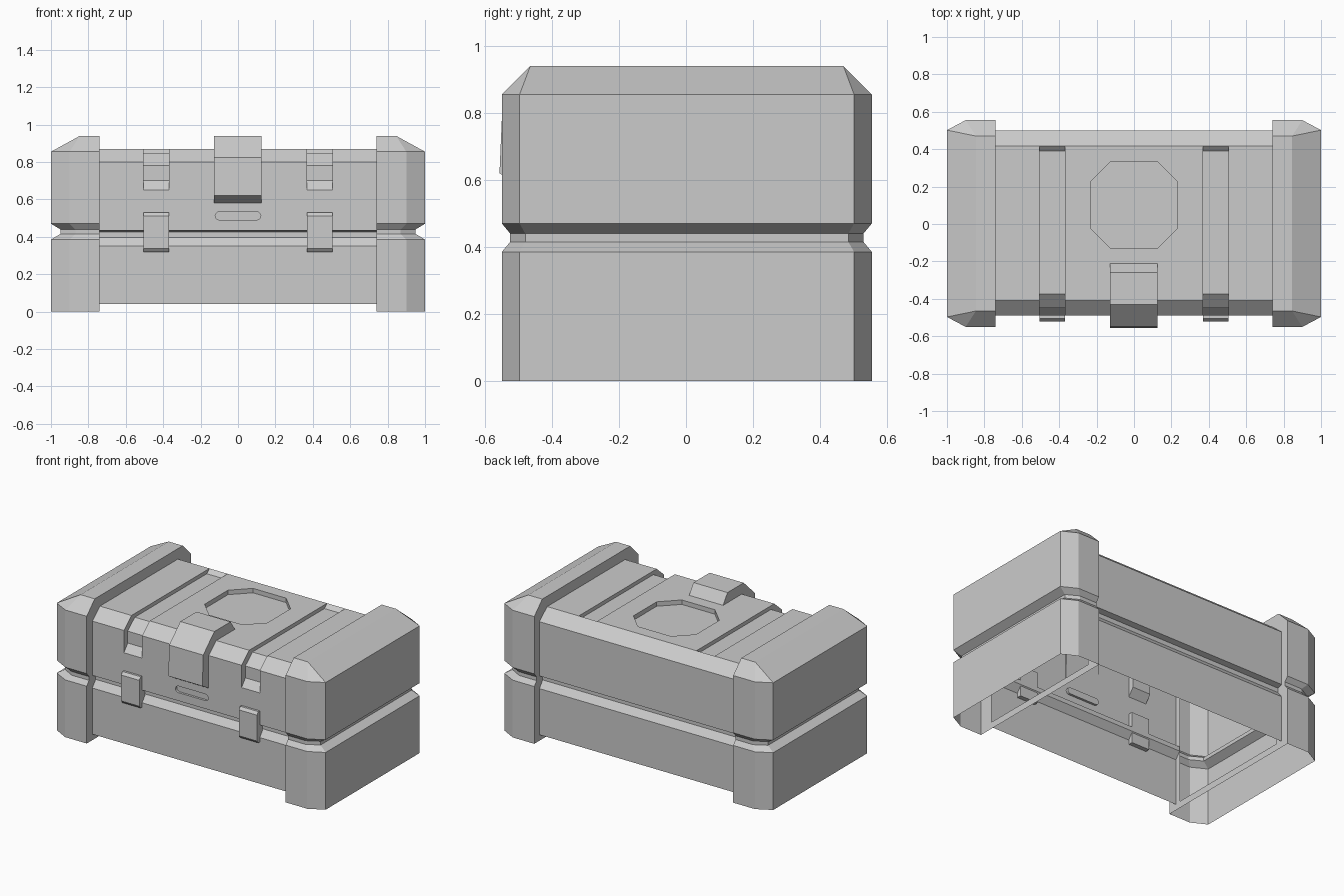
import bpy, bmesh, math
from mathutils import Vector

if "Cube" in bpy.data.objects:
    bpy.data.objects.remove(bpy.data.objects["Cube"])

grey = bpy.data.materials.new("plain_grey")
grey.use_nodes = True
grey.diffuse_color = (0.6, 0.6, 0.6, 1)
grey.node_tree.nodes["Principled BSDF"].inputs["Base Color"].default_value = (0.6, 0.6, 0.6, 1)


def finish(name, bm):
    bmesh.ops.remove_doubles(bm, verts=bm.verts, dist=0.0005)
    bmesh.ops.recalc_face_normals(bm, faces=bm.faces)
    mesh = bpy.data.meshes.new(name)
    bm.to_mesh(mesh)
    bm.free()
    mesh.materials.append(grey)
    ob = bpy.data.objects.new(name, mesh)
    bpy.context.collection.objects.link(ob)
    return ob


def face(bm, points):
    """Add a face, skipping repeated corners."""
    clean = []
    for p in points:
        p = Vector(p)
        if all((p - q).length > 0.0005 for q in clean):
            clean.append(p)
    if len(clean) > 2:
        bm.faces.new([bm.verts.new(p) for p in clean])


def loft(name, rings):
    """Skin closed rings of matching points and cap both ends."""
    bm = bmesh.new()
    for a, b in zip(rings, rings[1:]):
        for i in range(len(a)):
            face(bm, (a[i - 1], a[i], b[i], b[i - 1]))
    face(bm, rings[0])
    face(bm, rings[-1])
    return finish(name, bm)


def side_prism(name, profile, x0, x1):
    return loft(name, [[(x, y, z) for y, z in profile] for x in (x0, x1)])


def mirror(ob):
    ob.modifiers.new("mirror", "MIRROR")


# Body: one profile carried along x, swapping to a sunken one at the two channels
base_front = [(-.49, .04), (-.49, .35), (-.455, .395), (-.455, .425), (-.49, .435)]
base_back = [(.5, .435), (.465, .425), (.465, .395), (.5, .35), (.5, .04)]
lid = [(-.49, .65), (-.49, .70), (-.49, .80), (-.41, .87), (.39, .87), (.418, .87), (.5, .80)]
sunken = [(-.49, .65), (-.45, .70), (-.45, .78), (-.375, .845), (.39, .845), (.418, .87), (.5, .80)]
stations = [(-.74, lid), (-.505, lid), (-.505, sunken), (-.37, sunken), (-.37, lid)]
stations += [(-x, p) for x, p in reversed(stations)]
body = loft("chest_body", [[(x, y, z) for y, z in base_front + p + base_back] for x, p in stations])

# Cutters for the eight-sided lid recess and the rounded front slot
w, c = .233, .11
octagon = [(-w, c - w), (c - w, -w), (w - c, -w), (w, c - w),
           (w, w - c), (w - c, w), (c - w, w), (-w, w - c)]
lid_cutter = loft("lid_recess_cutter", [[(x, y + .102, z) for x, y in octagon] for z in (.84, .92)])
slot = []
for side in (1, -1):
    for i in range(7):
        a = math.radians(-90 + 30 * i)
        slot.append((side * (.1 + .022 * math.cos(a)), side * .022 * math.sin(a)))
slot_cutter = loft("slot_cutter", [[(x, y, z + .512) for x, z in slot] for y in (-.53, -.475)])
for cutter in (lid_cutter, slot_cutter):
    cutter.hide_render = True
    mod = body.modifiers.new("cut", "BOOLEAN")
    mod.object, mod.operation, mod.solver = cutter, "DIFFERENCE", "EXACT"
cut_mesh = bpy.data.meshes.new_from_object(body.evaluated_get(bpy.context.evaluated_depsgraph_get()))
body.modifiers.clear()
body.data = cut_mesh
for cutter in (lid_cutter, slot_cutter):
    bpy.data.objects.remove(cutter)

# Open the underside and the ends hidden inside the corner guards
bm = bmesh.new()
bm.from_mesh(cut_mesh)
hidden = [f for f in bm.faces if f.calc_center_median().z < .045
          or all(abs(v.co.x) > .735 for v in f.verts) and abs(f.normal.x) > .9]
bmesh.ops.delete(bm, geom=hidden, context="FACES")
bm.to_mesh(cut_mesh)
bm.free()

# End guards: open shells with chamfered corners, a waist groove and a sloped top


def guard_ring(z, x_out, x_corner, front, back, nip):
    return [(.74, front, z), (x_corner, front, z), (x_out, front + nip, z),
            (x_out, back - nip, z), (x_corner, back, z), (.74, back, z)]


full, waist = (1, .9, -.55, .555, .053), (.95, .87, -.525, .53, .045)
levels = [(0, full), (.385, full), (.415, waist), (.44, waist), (.47, full), (.855, full),
          (.94, (.845, .845, -.465, .47, 0))]
rings = [guard_ring(z, *shape) for z, shape in levels]
bm = bmesh.new()
for a, b in zip(rings, rings[1:]):
    for i in range(5):
        face(bm, (a[i], a[i + 1], b[i + 1], b[i]))
face(bm, rings[-1])

# Inner flange of each guard, framing the body opening
inner = [[(.74, side * .45, z) for side in (-1, 1)] for z, _ in levels[:5]]
inner += [[(.74, side * .45, .78) for side in (-1, 1)], [(.74, side * .39, .83) for side in (-1, 1)]]
for i in range(len(rings) - 1):
    for k, end in ((0, 0), (1, -1)):
        face(bm, (rings[i][end], rings[i + 1][end], inner[i + 1][k], inner[i][k]))
face(bm, (rings[-1][0], rings[-1][-1], inner[-1][1], inner[-1][0]))
face(bm, (inner[0][0], inner[0][1], (.74, .45, .045), (.74, -.45, .045)))
mirror(finish("end_guards", bm))

# Large hasp folded over the lid edge
side_prism("front_hasp", [(-.21, .868), (-.258, .938), (-.43, .938), (-.548, .825), (-.557, .62),
                          (-.49, .58), (-.48, .80), (-.40, .865)], -.128, .125)

# Small latches across the lid seam
mirror(side_prism("seam_latches", [(-.46, .53), (-.505, .53), (-.52, .512), (-.52, .338),
                                   (-.505, .32), (-.46, .32)], .37, .505))
